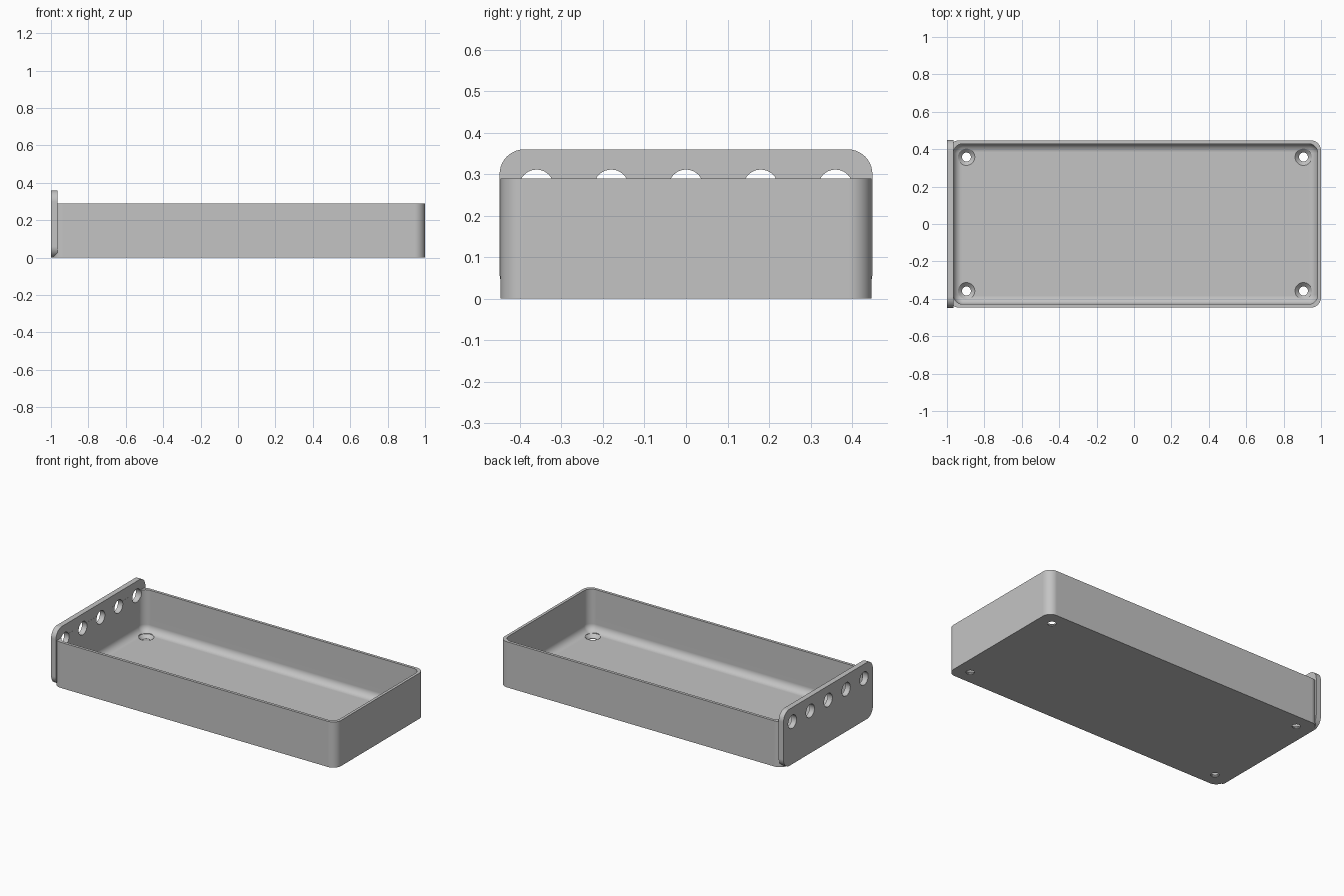
import bpy
import bmesh
from math import sin, cos, pi
from mathutils import Vector, Matrix

default = bpy.data.objects.get("Cube")
if default:
    bpy.data.objects.remove(default)

GREY = bpy.data.materials.new("plain grey")
GREY.use_nodes = True
GREY.diffuse_color = (0.55, 0.55, 0.55, 1)
GREY.node_tree.nodes["Principled BSDF"].inputs["Base Color"].default_value = (0.55, 0.55, 0.55, 1)


def outline(hx, hy, r, steps=10):
    """Rounded rectangle, or a circle when the radius fills it."""
    count = steps if hx == r else steps + 1
    points = []
    for quarter, (sx, sy) in enumerate([(1, 1), (-1, 1), (-1, -1), (1, -1)]):
        for i in range(count):
            a = (quarter + i / steps) * pi / 2
            points.append((sx * (hx - r) + r * cos(a), sy * (hy - r) + r * sin(a)))
    return points


def loft(name, sections, matrix):
    """Closed solid through sections given as (half x, half y, radius, height)."""
    bm = bmesh.new()
    rings = [[bm.verts.new((x, y, z)) for x, y in outline(hx, hy, r)]
             for hx, hy, r, z in sections]
    for low, high in zip(rings, rings[1:]):
        for i in range(len(low)):
            j = (i + 1) % len(low)
            bm.faces.new((low[i], low[j], high[j], high[i]))
    bm.faces.new(rings[0][::-1])
    bm.faces.new(rings[-1])
    bm.transform(matrix)
    bmesh.ops.recalc_face_normals(bm, faces=bm.faces)
    mesh = bpy.data.meshes.new(name)
    bm.to_mesh(mesh)
    bm.free()
    mesh.materials.append(GREY)
    obj = bpy.data.objects.new(name, mesh)
    bpy.context.collection.objects.link(obj)
    return obj


def combine(target, tool, operation):
    mod = target.modifiers.new(operation, 'BOOLEAN')
    mod.operation, mod.object, mod.solver = operation, tool, 'EXACT'
    tool.hide_render = True
    graph = bpy.context.evaluated_depsgraph_get()
    mesh = bpy.data.meshes.new_from_object(target.evaluated_get(graph))
    target.modifiers.clear()
    target.data = mesh
    bpy.data.objects.remove(tool)


def at(x, y, z=0):
    return Matrix.Translation(Vector((x, y, z)))


HALF_W, HEIGHT, FLOOR, FILLET = 0.447, 0.29, 0.025, 0.045
LEFT, RIGHT = -0.99, 1.0

# Tray body
half_l = (RIGHT - LEFT) / 2
tray = loft("tray", [(half_l, HALF_W, 0.055, z) for z in (0, HEIGHT)],
            at((LEFT + RIGHT) / 2, 0))

# End plate, standing upright (local x, y, z become world y, z, x)
upright = Matrix(((0, 0, 1, 0), (1, 0, 0, 0), (0, 1, 0, 0), (0, 0, 0, 1)))
plate = loft("end_plate", [(0.449, 0.18, 0.06, z) for z in (-1.0, -0.966)],
             at(0, 0, 0.18) @ upright)
combine(tray, plate, 'UNION')

# Cavity with a rounded edge around the floor
inner_l, inner_r = -0.9655, RIGHT - 0.018
cl, cw = (inner_r - inner_l) / 2, HALF_W - 0.018
sections = []
for i in range(9):
    a = i / 8 * pi / 2
    inset = FILLET * (1 - sin(a))
    sections.append((cl - inset, cw - inset, 0.05 - inset, FLOOR + FILLET * (1 - cos(a))))
sections.append((cl, cw, 0.05, 0.5))
combine(tray, loft("cavity", sections, at((inner_l + inner_r) / 2, 0)), 'DIFFERENCE')

# Countersunk screw holes in the floor
for x in (-0.896, 0.906):
    for y in (-0.358, 0.358):
        profile = [(0.024, -0.1), (0.024, 0.004), (0.045, FLOOR), (0.045, 0.1)]
        hole = loft("screw_hole", [(r, r, r, z) for r, z in profile], at(x, y))
        combine(tray, hole, 'DIFFERENCE')

# Row of round holes through the end plate
for i in range(-2, 3):
    hole = loft("plate_hole", [(0.042, 0.042, 0.042, z) for z in (-1.1, -0.9)],
                at(0, i * 0.18, 0.269) @ upright)
    combine(tray, hole, 'DIFFERENCE')

# Smooth rounded surfaces, crisp edges
bpy.ops.object.select_all(action='DESELECT')
tray.select_set(True)
bpy.context.view_layer.objects.active = tray
bpy.ops.object.shade_smooth_by_angle(angle=pi / 6)
weighted = tray.modifiers.new("even_shading", 'WEIGHTED_NORMAL')
weighted.keep_sharp = True
